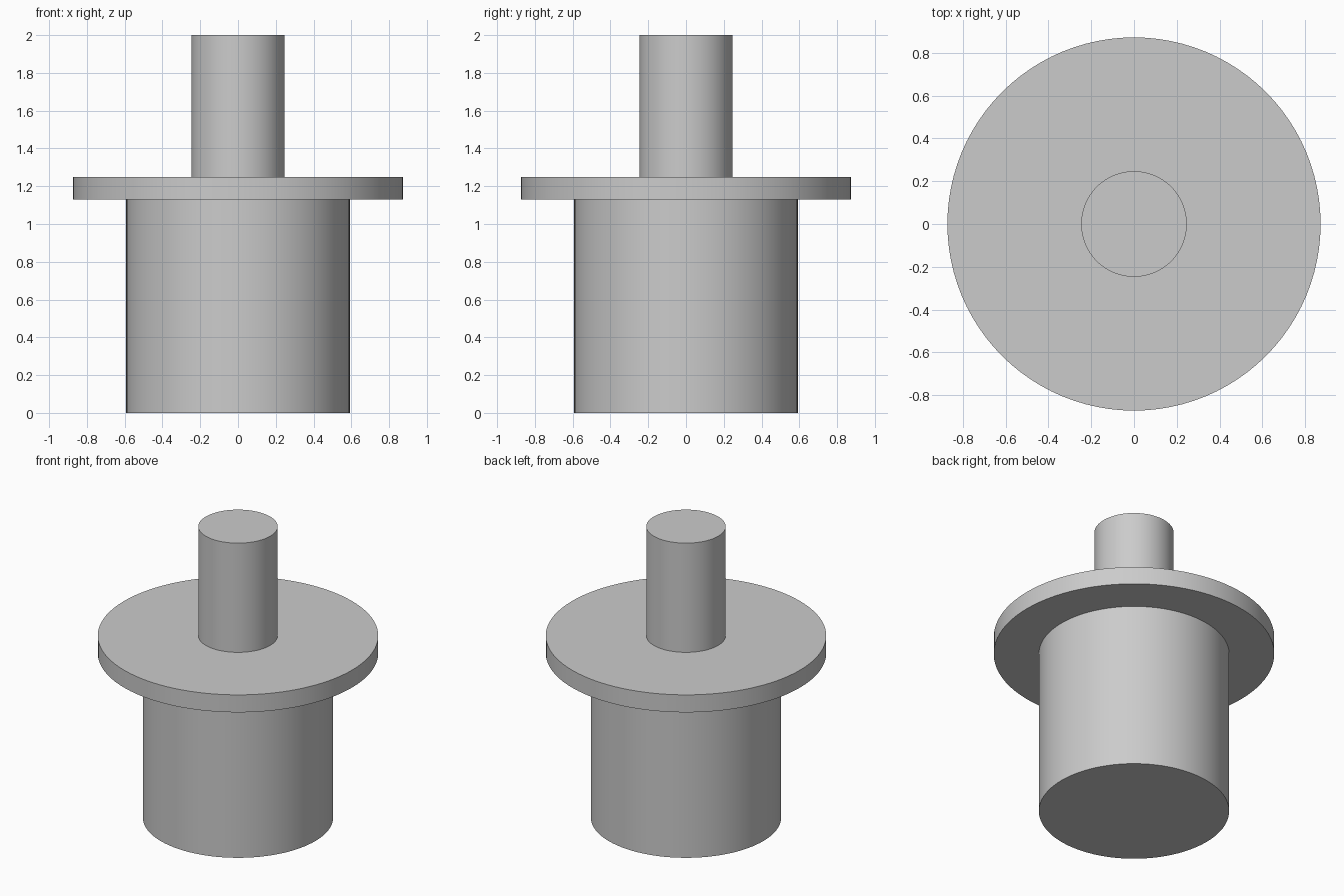
import bpy
import bmesh
import math

if "Cube" in bpy.data.objects:
    bpy.data.objects.remove(bpy.data.objects["Cube"])

SEGMENTS = 96

grey = bpy.data.materials.new("light_grey")
grey.diffuse_color = (0.6, 0.6, 0.6, 1.0)
grey.use_nodes = True
grey.node_tree.nodes["Principled BSDF"].inputs["Base Color"].default_value = grey.diffuse_color

# Half profile (radius, height): wide body, flange, narrow shaft
profile = [(0, 0), (0.592, 0), (0.592, 1.13), (0.873, 1.13),
           (0.873, 1.25), (0.247, 1.25), (0.247, 2.0), (0, 2.0)]

# Turn the profile around the vertical axis
bm = bmesh.new()
verts = [bm.verts.new((r, 0, z)) for r, z in profile]
edges = [bm.edges.new(pair) for pair in zip(verts, verts[1:])]
bmesh.ops.spin(bm, geom=verts + edges, cent=(0, 0, 0), axis=(0, 0, 1),
               angle=math.tau, steps=SEGMENTS, use_merge=False)
bmesh.ops.remove_doubles(bm, verts=bm.verts, dist=1e-4)
bmesh.ops.recalc_face_normals(bm, faces=bm.faces)

mesh = bpy.data.meshes.new("flanged_shaft")
bm.to_mesh(mesh)
bm.free()
mesh.materials.append(grey)

shaft = bpy.data.objects.new("flanged_shaft", mesh)
bpy.context.collection.objects.link(shaft)

# Smooth round walls, sharp rims
bpy.context.view_layer.objects.active = shaft
shaft.select_set(True)
bpy.ops.object.shade_smooth_by_angle(angle=math.radians(30))
